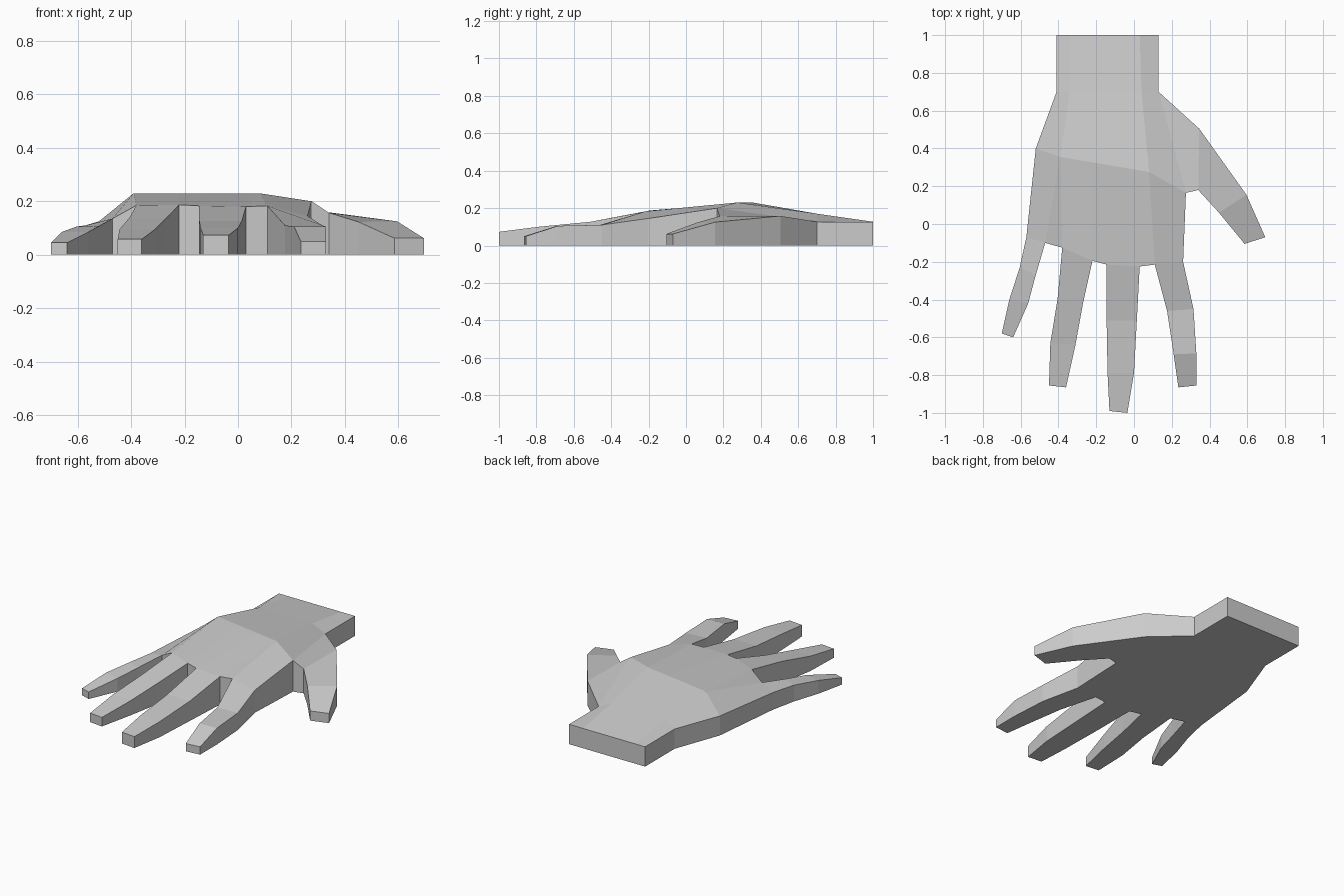
import bpy, bmesh

cube = bpy.data.objects.get("Cube")
if cube:
    bpy.data.objects.remove(cube, do_unlink=True)

grey = bpy.data.materials.new("light_grey")
grey.use_nodes = True
colour = (0.6, 0.6, 0.6, 1)
grey.diffuse_color = colour
grey.node_tree.nodes["Principled BSDF"].inputs["Base Color"].default_value = colour

bm = bmesh.new()


def face(*points):
    bm.faces.new([bm.verts.new(p) for p in points])


def strip(*rows):
    """Quads joining each row of points to the next."""
    for a, b in zip(rows, rows[1:]):
        for i in range(len(a) - 1):
            face(a[i], b[i], b[i + 1], a[i + 1])


# Knuckle line, as the two base corners of each finger
little = [(-.57, -.07, .11), (-.47, -.10, .135)]
ring = [(-.38, -.125, .185), (-.22, -.195, .187)]
middle = [(-.145, -.215, .183), (.03, -.225, .18)]
index = [(.11, -.215, .183), (.26, -.20, .145)]

# Ridge across the back of the hand
r0, r1, ra, rb = (-.52, .40, .125), (-.39, .355, .23), (-.23, .328, .23), (-.07, .301, .23)
r2, r3 = (.08, .275, .23), (.275, .165, .20)

# Wrist and the rear half of the palm
w0, w1, w2, w3 = (-.41, .70, .127), (-.34, .70, .17), (.04, .70, .17), (.13, .70, .127)
strip([(-.41, 1, .127), (-.34, 1, .127), (.03, 1, .127), (.13, 1, .127)],
      [w0, w1, w2, w3])
face(w0, r0, r1, w1)
face(w1, r1, ra, rb, r2, w2)
face(w2, r2, r3, w3)

# Front half of the palm
face(r0, little[0], little[1], r1)
face(r1, little[1], ring[0])
face(r1, ring[0], ring[1], ra)
face(ra, ring[1], middle[0], rb)
face(rb, middle[0], middle[1], r2)
face(r2, middle[1], index[0])
face(r2, index[0], index[1], r3)

# Fingers
strip(little,
      [(-.605, -.23, .105), (-.52, -.27, .107)],
      [(-.66, -.40, .085), (-.56, -.42, .085)],
      [(-.70, -.58, .045), (-.64, -.60, .045)])
strip(ring,
      [(-.405, -.40, .14), (-.27, -.42, .135)],
      [(-.443, -.63, .095), (-.31, -.64, .095)],
      [(-.45, -.855, .058), (-.36, -.865, .058)])
strip(middle,
      [(-.145, -.51, .127), (.015, -.51, .127)],
      [(-.14, -.79, .10), (0, -.79, .10)],
      [(-.13, -.99, .073), (-.035, -1, .073)])
strip(index,
      [(.175, -.46, .11), (.315, -.45, .11)],
      [(.21, -.69, .105), (.33, -.685, .105)],
      [(.235, -.865, .05), (.33, -.855, .05)])

# Thumb
t0, t1 = (.34, .18, .157), (.345, .505, .158)
face(w3, r3, t0, t1)
strip([t0, t1],
      [(.45, .06, .123), (.595, .155, .125)],
      [(.585, -.105, .062), (.695, -.07, .062)])

# Weld the top surface, then extrude it down to a flat base
bmesh.ops.remove_doubles(bm, verts=bm.verts, dist=.001)
base = bmesh.ops.extrude_face_region(bm, geom=bm.faces[:], use_keep_orig=True)
for item in base["geom"]:
    if isinstance(item, bmesh.types.BMVert):
        item.co.z = 0
bmesh.ops.recalc_face_normals(bm, faces=bm.faces)

mesh = bpy.data.meshes.new("hand")
bm.to_mesh(mesh)
bm.free()
mesh.materials.append(grey)
hand = bpy.data.objects.new("hand", mesh)
bpy.context.collection.objects.link(hand)
